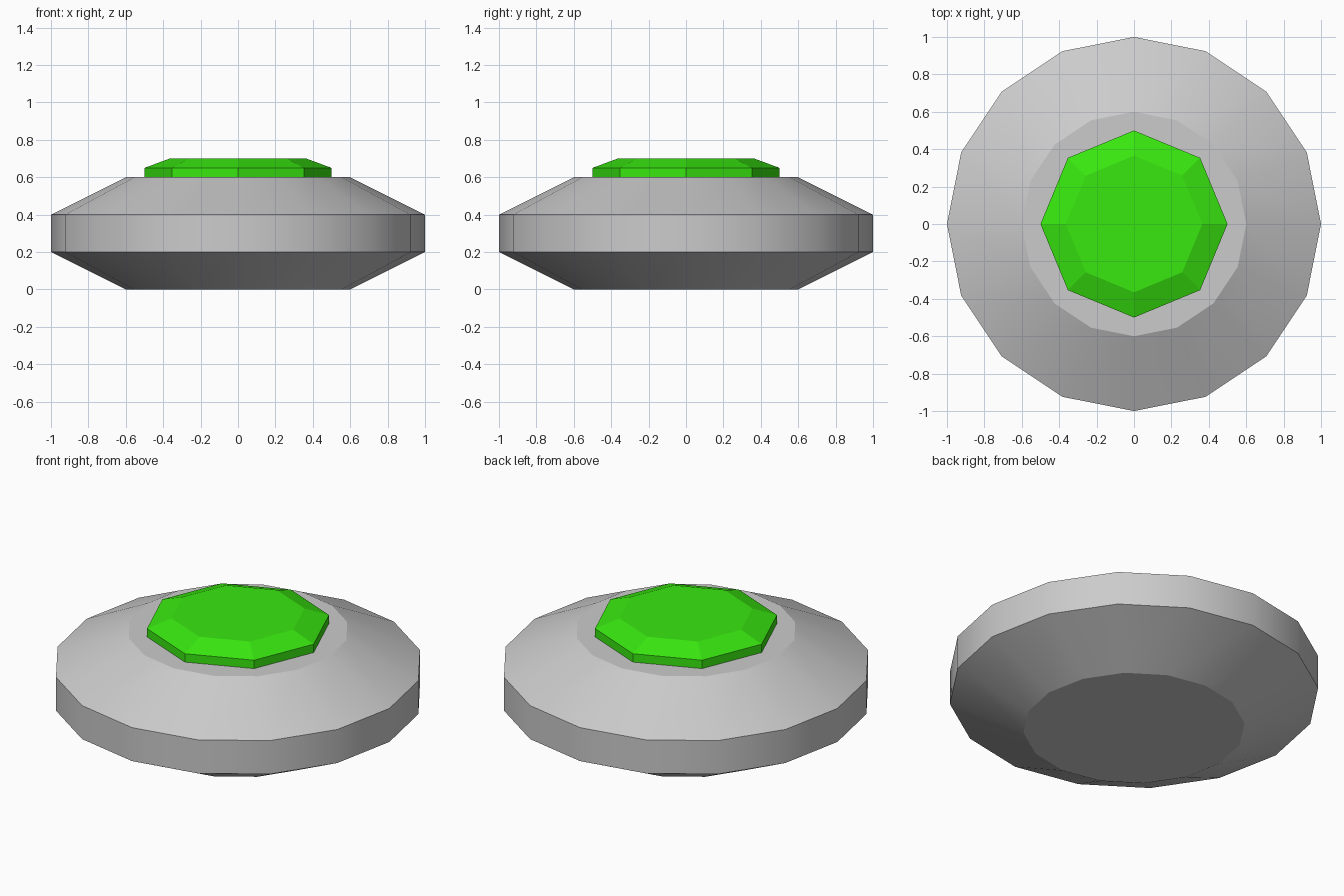
import bpy, bmesh
from math import cos, sin, tau, radians

if "Cube" in bpy.data.objects:
    bpy.data.objects.remove(bpy.data.objects["Cube"])


def lathe(name, profile, sides):
    """Closed solid turned around z from (radius, height) points."""
    bm = bmesh.new()
    rings = [[bm.verts.new((r * cos(tau * i / sides), r * sin(tau * i / sides), z))
              for i in range(sides)] for r, z in profile]
    for low, high in zip(rings, rings[1:]):
        for i in range(sides):
            j = (i + 1) % sides
            bm.faces.new((low[i], low[j], high[j], high[i]))
    bm.faces.new(rings[0][::-1])
    bm.faces.new(rings[-1])
    mesh = bpy.data.meshes.new(name)
    bm.to_mesh(mesh)
    bm.free()
    obj = bpy.data.objects.new(name, mesh)
    bpy.context.collection.objects.link(obj)
    return obj


# Grey disc body: smooth round the sides, crisp between bands
body = lathe("disc_body", [(0.6, 0), (1, 0.2), (1, 0.4), (0.6, 0.6)], 16)
bpy.context.view_layer.objects.active = body
body.select_set(True)
bpy.ops.object.shade_smooth_by_angle(angle=radians(25))

# Faceted green gem on top
gem = lathe("green_gem", [(0.5, 0.6), (0.5, 0.65), (0.365, 0.7)], 8)
green = bpy.data.materials.new("green")
green.diffuse_color = (0.04, 0.8, 0.005, 1)
green.use_nodes = True
green.node_tree.nodes["Principled BSDF"].inputs["Base Color"].default_value = green.diffuse_color
gem.data.materials.append(green)
